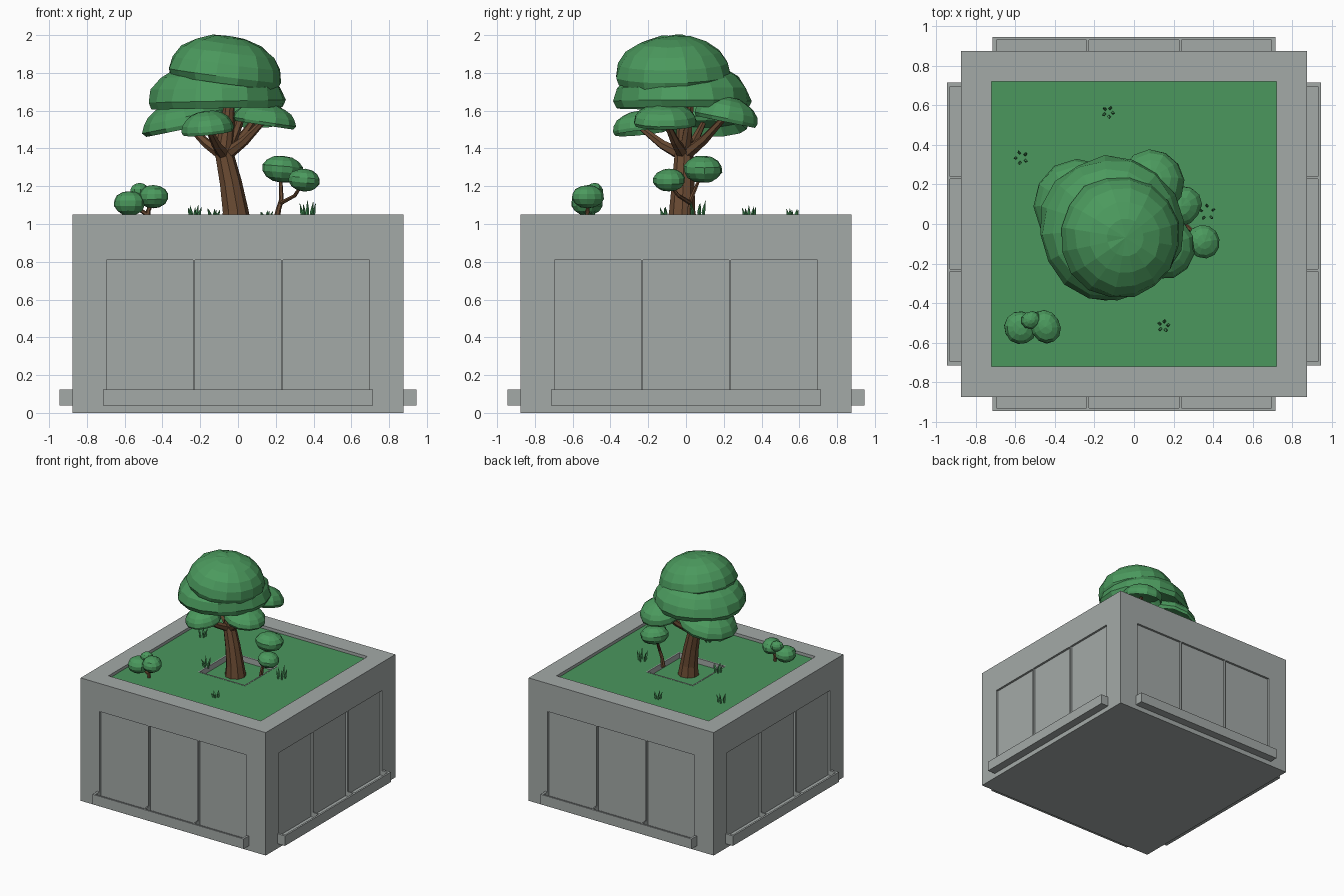
import bpy, bmesh, random
from math import sin, cos, pi
from mathutils import Vector, Matrix

random.seed(4)
cube = bpy.data.objects.get("Cube")
if cube:
    bpy.data.objects.remove(cube, do_unlink=True)


def material(name, rgb):
    m = bpy.data.materials.new(name)
    m.use_nodes = True
    m.diffuse_color = (*rgb, 1)
    m.node_tree.nodes["Principled BSDF"].inputs["Base Color"].default_value = (*rgb, 1)
    return m


STONE = material("grey stone", (0.37, 0.40, 0.39))
LAWN = material("lawn green", (0.07, 0.31, 0.11))
LEAF = material("leaf green", (0.07, 0.32, 0.11))
BARK = material("brown bark", (0.14, 0.068, 0.032))


def finish(bm, name, mat):
    bmesh.ops.recalc_face_normals(bm, faces=bm.faces)
    me = bpy.data.meshes.new(name)
    bm.to_mesh(me)
    bm.free()
    me.materials.append(mat)
    ob = bpy.data.objects.new(name, me)
    bpy.context.collection.objects.link(ob)
    return ob


def box(bm, lo, hi, turn=0):
    lo, hi = Vector(lo), Vector(hi)
    size = Matrix.Diagonal((*(hi - lo), 1))
    rot = Matrix.Rotation(turn * pi / 2, 4, "Z")
    bmesh.ops.create_cube(bm, size=1, matrix=rot @ Matrix.Translation((lo + hi) / 2) @ size)


def square(bm, half, z0, z1):
    box(bm, (-half, -half, z0), (half, half, z1))


def combine(ob, tool_bm, operation):
    """Apply a boolean with a temporary tool mesh, then drop the tool."""
    tool = finish(tool_bm, "cutter", STONE)
    tool.hide_render = True
    mod = ob.modifiers.new("combine", "BOOLEAN")
    mod.operation, mod.object, mod.solver = operation, tool, "EXACT"
    graph = bpy.context.evaluated_depsgraph_get()
    mesh = bpy.data.meshes.new_from_object(ob.evaluated_get(graph))
    ob.modifiers.clear()
    ob.data = mesh
    bpy.data.objects.remove(tool, do_unlink=True)


def tube(bm, points, radii, sides=6):
    """Tapered faceted limb through the points."""
    points = [Vector(p) for p in points]
    rings = []
    for i, p in enumerate(points):
        d = points[min(i + 1, len(points) - 1)] - points[max(i - 1, 0)]
        q = Vector((0, 0, 1)).rotation_difference(d)
        rings.append([bm.verts.new(p + q @ Vector((cos(a), sin(a), 0)) * radii[i])
                      for a in (2 * pi * k / sides for k in range(sides))])
    for a, b in zip(rings, rings[1:]):
        for k in range(sides):
            n = (k + 1) % sides
            bm.faces.new((a[k], a[n], b[n], b[k]))
    bm.faces.new(rings[0][::-1])
    bm.faces.new(rings[-1])


def blob(bm, centre, size, tilt=(0, 0), dome=False, segs=12, rough=0.03):
    """Faceted leaf clump; a dome has a curled lip and a hollow underside."""
    verts = bmesh.ops.create_uvsphere(bm, u_segments=segs, v_segments=10 if dome else 7,
                                      radius=1)["verts"]
    place = (Matrix.Translation(centre) @ Matrix.Rotation(tilt[0], 4, "X")
             @ Matrix.Rotation(tilt[1], 4, "Y") @ Matrix.Rotation(random.random(), 4, "Z"))
    for v in verts:
        if dome and v.co.z < -0.4:
            v.co.z *= -0.3
        elif dome and v.co.z < -0.1:
            v.co.z = -0.17
        v.co *= 1 + random.uniform(-rough, rough)
        v.co = place @ Vector([a * b for a, b in zip(v.co, size)])


# Stone planter: block, ledge on each side, three sunk panels, hollow top
bm = bmesh.new()
square(bm, 0.875, 0, 1.05)
planter = finish(bm, "planter", STONE)
ledges, cuts = bmesh.new(), bmesh.new()
for turn in range(4):
    box(ledges, (-0.715, -0.945, 0.04), (0.715, -0.85, 0.125), turn)
    for x in (-0.467, 0, 0.467):
        box(cuts, (x - 0.228, -0.93, 0.085), (x + 0.228, -0.857, 0.81), turn)
square(cuts, 0.72, 0.95, 1.2)
combine(planter, ledges, "UNION")
combine(planter, cuts, "DIFFERENCE")

# Lawn with a square tree pit and its thin curb
bm = bmesh.new()
square(bm, 0.72, 0.95, 1.025)
lawn = finish(bm, "lawn", LAWN)
bm = bmesh.new()
square(bm, 0.22, 0.98, 1.2)
combine(lawn, bm, "DIFFERENCE")
bm = bmesh.new()
square(bm, 0.222, 0.97, 1.027)
curb = finish(bm, "pit_curb", STONE)
bm = bmesh.new()
square(bm, 0.212, 0.9, 1.2)
combine(curb, bm, "DIFFERENCE")

# Main tree trunk and branches
bm = bmesh.new()
tube(bm, [(-0.01, -0.02, 0.97), (-0.015, -0.02, 1.07), (-0.04, -0.015, 1.22),
          (-0.075, -0.01, 1.38), (-0.06, -0.01, 1.5), (-0.04, -0.02, 1.7)],
     [0.085, 0.07, 0.06, 0.05, 0.04, 0.025], 9)
fork = Vector((-0.07, -0.01, 1.36))
for tip in [(-0.27, 0.09, 1.53), (0.14, -0.11, 1.55), (0.1, 0.21, 1.57),
            (-0.16, -0.24, 1.51), (-0.16, 0.02, 1.67), (0.05, 0.03, 1.66)]:
    tip = Vector(tip)
    bend = fork.lerp(tip, 0.5) - Vector((0, 0, 0.015))
    tube(bm, [fork, bend, tip], [0.035, 0.025, 0.015])
finish(bm, "tree_trunk", BARK)

# Main tree canopy: two big domes over four smaller ones
bm = bmesh.new()
for centre, size, tilt, segs in [
        ((-0.07, -0.065, 1.785), (0.305, 0.31, 0.215), (0.02, 0.13), 16),
        ((-0.115, -0.022, 1.65), (0.365, 0.365, 0.22), (0, -0.02), 16),
        ((-0.28, 0.1, 1.525), (0.23, 0.23, 0.13), (0, -0.2), 12),
        ((0.14, -0.11, 1.54), (0.165, 0.175, 0.1), (0, 0.15), 12),
        ((0.09, 0.21, 1.56), (0.165, 0.17, 0.115), (-0.2, 0), 12),
        ((-0.16, -0.24, 1.5), (0.14, 0.15, 0.1), (0.1, -0.1), 12)]:
    blob(bm, centre, size, tilt, True, segs, 0.02)
finish(bm, "tree_canopy", LEAF)

# Sapling beside the tree
bm = bmesh.new()
tube(bm, [(0.2, 0.02, 1.0), (0.215, 0.02, 1.08), (0.23, 0.025, 1.13), (0.225, 0.08, 1.26)],
     [0.018, 0.014, 0.012, 0.008])
tube(bm, [(0.225, 0.025, 1.11), (0.3, -0.04, 1.15), (0.34, -0.09, 1.21)], [0.012, 0.01, 0.007])
finish(bm, "sapling_stem", BARK)
bm = bmesh.new()
blob(bm, (0.235, 0.09, 1.29), (0.112, 0.1, 0.072), (0, 0.08))
blob(bm, (0.35, -0.09, 1.232), (0.085, 0.087, 0.06), (0, 0.1))
finish(bm, "sapling_leaves", LEAF)

# Corner bush
bm = bmesh.new()
tube(bm, [(-0.48, -0.52, 1.0), (-0.475, -0.52, 1.07), (-0.45, -0.52, 1.13)],
     [0.014, 0.012, 0.01])
tube(bm, [(-0.48, -0.52, 1.05), (-0.56, -0.525, 1.1)], [0.012, 0.008])
finish(bm, "bush_stem", BARK)
bm = bmesh.new()
blob(bm, (-0.575, -0.525, 1.11), (0.083, 0.085, 0.065))
blob(bm, (-0.447, -0.52, 1.145), (0.076, 0.088, 0.062))
blob(bm, (-0.522, -0.485, 1.175), (0.052, 0.045, 0.042), segs=9)
finish(bm, "bush_leaves", LEAF)

# Grass tufts: five leaning pointed blades each
bm = bmesh.new()
for x, y, spread, height in [(-0.13, 0.565, 0.026, 0.07), (-0.57, 0.335, 0.032, 0.085),
                             (0.15, -0.515, 0.026, 0.06), (0.37, 0.06, 0.04, 0.115),
                             (-0.23, -0.1, 0.03, 0.085)]:
    for k in range(5):
        a = 2 * pi * k / 5 + x
        out = Vector((cos(a), sin(a), 0))
        root = Vector((x, y, 1.015)) + out * spread * 0.7
        h = height * random.uniform(0.7, 1)
        tube(bm, [root, root + out * 0.005 + Vector((0, 0, h / 2)),
                  root + out * 0.016 + Vector((0, 0, h))], [0.006, 0.009, 0.001], 4)
finish(bm, "grass_tufts", LEAF)
